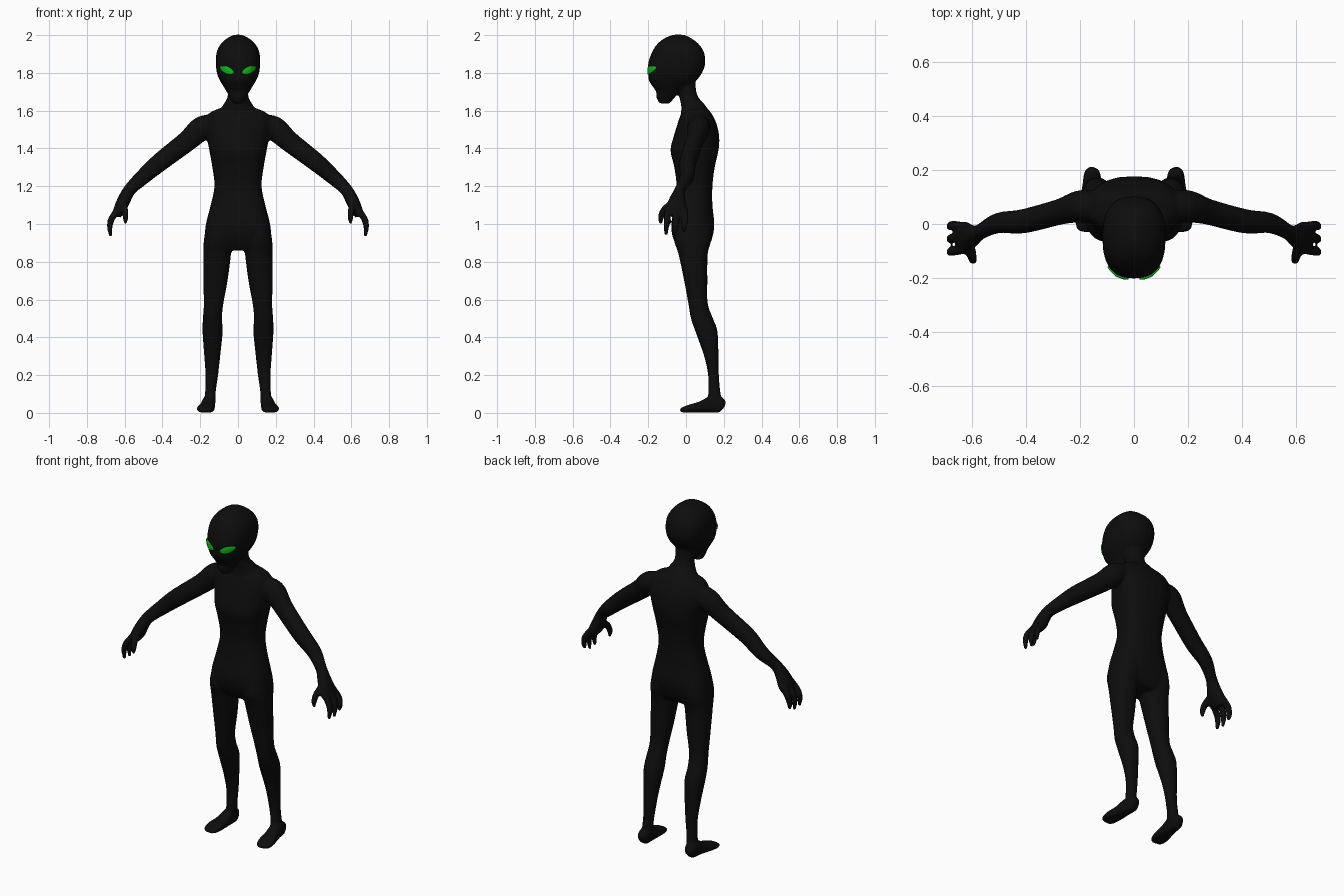
import bpy, bmesh, math
from mathutils import Vector
from mathutils.bvhtree import BVHTree

if "Cube" in bpy.data.objects:
    bpy.data.objects.remove(bpy.data.objects["Cube"])


def material(name, rgb):
    m = bpy.data.materials.new(name)
    m.diffuse_color = (*rgb, 1)
    m.use_nodes = True
    m.node_tree.nodes["Principled BSDF"].inputs["Base Color"].default_value = m.diffuse_color
    return m


black = material("black skin", (0.004, 0.004, 0.004))
green = material("green eye", (0.004, 0.5, 0.008))


def spline(rows, steps=4):
    """Smoothly interpolate rows of numbers."""
    out = []
    for i in range(len(rows) - 1):
        p = [rows[max(i - 1, 0)], rows[i], rows[i + 1], rows[min(i + 2, len(rows) - 1)]]
        for k in range(steps):
            t = k / steps
            out.append([0.5 * (2 * b + (c - a) * t + (2 * a - 5 * b + 4 * c - d) * t * t
                               + (3 * b - a - 3 * c + d) * t ** 3) for a, b, c, d in zip(*p)])
    return out + [list(rows[-1])]


def loft(bm, rings, power=2.2, sides=24):
    """Skin rings given as (centre, half axis u, half axis v)."""
    loops = []
    for c, u, v in rings:
        loop = []
        for k in range(sides):
            a = 2 * math.pi * k / sides
            x, y = [math.copysign(abs(w) ** (2 / power), w) for w in (math.cos(a), math.sin(a))]
            loop.append(bm.verts.new(c + u * x + v * y))
        loops.append(loop)
    for a, b in zip(loops, loops[1:]):
        for k in range(sides):
            j = (k + 1) % sides
            bm.faces.new((a[k], a[j], b[j], b[k]))
    bm.faces.new(loops[0])
    bm.faces.new(loops[-1])


def stack(bm, rows, s=1, power=2.2):
    """Level rings: z, x left, x right, y front, y back."""
    loft(bm, [(Vector((s * (l + r) / 2, (f + b) / 2, z)), Vector(((r - l) / 2, 0, 0)),
               Vector((0, (b - f) / 2, 0))) for z, l, r, f, b in spline(rows)], power)


def limb(bm, rows, s=1, side=(0, 1, 0), power=2.0):
    """Tube along a path: x, y, z, half width along side, half thickness."""
    rows = spline(rows)
    pts = [Vector((s * r[0], r[1], r[2])) for r in rows]
    rings = []
    for i, r in enumerate(rows):
        t = (pts[min(i + 1, len(pts) - 1)] - pts[max(i - 1, 0)]).normalized()
        u = Vector(side)
        u = (u - t * u.dot(t)).normalized()
        rings.append((pts[i], u * r[3], t.cross(u) * r[4]))
    loft(bm, rings, power, 16)


def finish(bm, name, mat):
    bmesh.ops.recalc_face_normals(bm, faces=bm.faces)
    me = bpy.data.meshes.new(name)
    bm.to_mesh(me)
    bm.free()
    me.materials.append(mat)
    me.shade_smooth()
    ob = bpy.data.objects.new(name, me)
    bpy.context.collection.objects.link(ob)
    return ob


def sym(rows):
    return [(z, -w, w, f, b) for z, w, f, b in rows]


body = bmesh.new()

# head
stack(body, sym([(2.002, .02, -.07, -.01), (1.985, .055, -.11, .025), (1.955, .09, -.15, .065),
                 (1.91, .113, -.18, .095), (1.85, .117, -.2, .102), (1.8, .112, -.2, .085),
                 (1.76, .096, -.197, .055), (1.73, .078, -.178, .01), (1.7, .06, -.158, -.03),
                 (1.67, .043, -.157, -.06), (1.638, .028, -.14, -.085)]), power=2.5)
surface = BVHTree.FromBMesh(body)

# neck
stack(body, sym([(1.8, .06, -.05, .05), (1.72, .057, -.045, .052), (1.67, .056, -.035, .066),
                 (1.62, .085, -.025, .108), (1.55, .12, -.03, .14)]))

# torso
stack(body, sym([(1.615, .09, 0, .11), (1.585, .155, -.025, .135), (1.53, .175, -.045, .162),
                 (1.46, .165, -.066, .176), (1.39, .152, -.082, .172), (1.3, .136, -.062, .152),
                 (1.2, .125, -.05, .14), (1.1, .145, -.06, .14), (1.0, .17, -.078, .15),
                 (.93, .176, -.07, .14), (.88, .165, -.045, .12), (.86, .14, -.03, .1)]), power=2.5)

for s in (1, -1):
    # leg
    stack(body, [(1.0, .03, .165, -.06, .135), (.92, .03, .18, -.065, .135),
                 (.84, .037, .184, -.04, .115), (.7, .055, .184, -.01, .113),
                 (.58, .077, .181, .012, .115), (.5, .085, .186, .026, .143),
                 (.43, .081, .188, .05, .167), (.3, .094, .179, .096, .172),
                 (.2, .105, .172, .117, .174), (.11, .118, .174, .118, .182),
                 (.04, .12, .18, .11, .195)], s)
    # foot
    limb(body, [(.152, .203, .035, .018, .018), (.154, .185, .042, .031, .04),
                (.156, .14, .045, .035, .045), (.163, .08, .031, .04, .031),
                (.17, .03, .024, .047, .023), (.175, -.01, .017, .042, .016),
                (.177, -.03, .013, .025, .009)], s, (1, 0, 0), 2.6)
    # arm and palm
    limb(body, [(.11, .06, 1.53, .05, .05), (.19, .066, 1.508, .061, .064),
                (.27, .046, 1.438, .048, .056), (.41, .01, 1.33, .045, .05),
                (.5, .004, 1.252, .038, .042), (.57, -.03, 1.185, .028, .034),
                (.602, -.045, 1.13, .044, .035), (.625, -.05, 1.08, .06, .033),
                (.645, -.05, 1.045, .056, .024)], s)
    # fingers
    for y, tip in ((-.005, .955), (-.052, .935), (-.1, .938)):
        limb(body, [(.63, y * .9 - .005, 1.08, .016, .018), (.668, y, 1.03, .018, .018),
                    (.679, y - .004, .985, .015, .015),
                    (.674, y - .006, tip, .008, .008)], s)
    # thumb
    limb(body, [(.61, -.07, 1.11, .02, .02), (.6, -.115, 1.075, .019, .018),
                (.595, -.133, 1.035, .016, .015), (.597, -.133, 1.0, .008, .008)], s)

# one continuous skin
skin = finish(body, "body", black)
remesh = skin.modifiers.new("merge", 'REMESH')
remesh.mode = 'VOXEL'
remesh.voxel_size = .0075
remesh.use_smooth_shade = True
smooth = skin.modifiers.new("soften", 'SMOOTH')
smooth.factor = .5
smooth.iterations = 4

# slanted almond eyes lying on the face
for s, name in ((1, "left_eye"), (-1, "right_eye")):
    bm = bmesh.new()
    tilt = math.radians(24)
    loops = []
    for k in range(5):
        loop = []
        for i in range(24):
            a = 2 * math.pi * i / 24
            u = .04 * k / 4 * math.cos(a)
            v = .018 * k / 4 * math.sin(a) * (.8 + .2 * abs(math.sin(a)))
            x = .058 + u * math.cos(tilt) - v * math.sin(tilt)
            z = 1.815 + u * math.sin(tilt) + v * math.cos(tilt)
            hit = surface.ray_cast(Vector((x, -1, z)), Vector((0, 1, 0)))[0]
            loop.append(bm.verts.new((s * x, hit.y - .003 - .002 * (1 - k / 4), z)))
        loops.append(loop)
    for p, q in zip(loops, loops[1:]):
        for i in range(24):
            j = (i + 1) % 24
            bm.faces.new((p[i], p[j], q[j], q[i]))
    bmesh.ops.remove_doubles(bm, verts=bm.verts, dist=1e-5)
    eye = finish(bm, name, green)
    plate = eye.modifiers.new("thickness", 'SOLIDIFY')
    plate.thickness = .008
    plate.offset = 0
